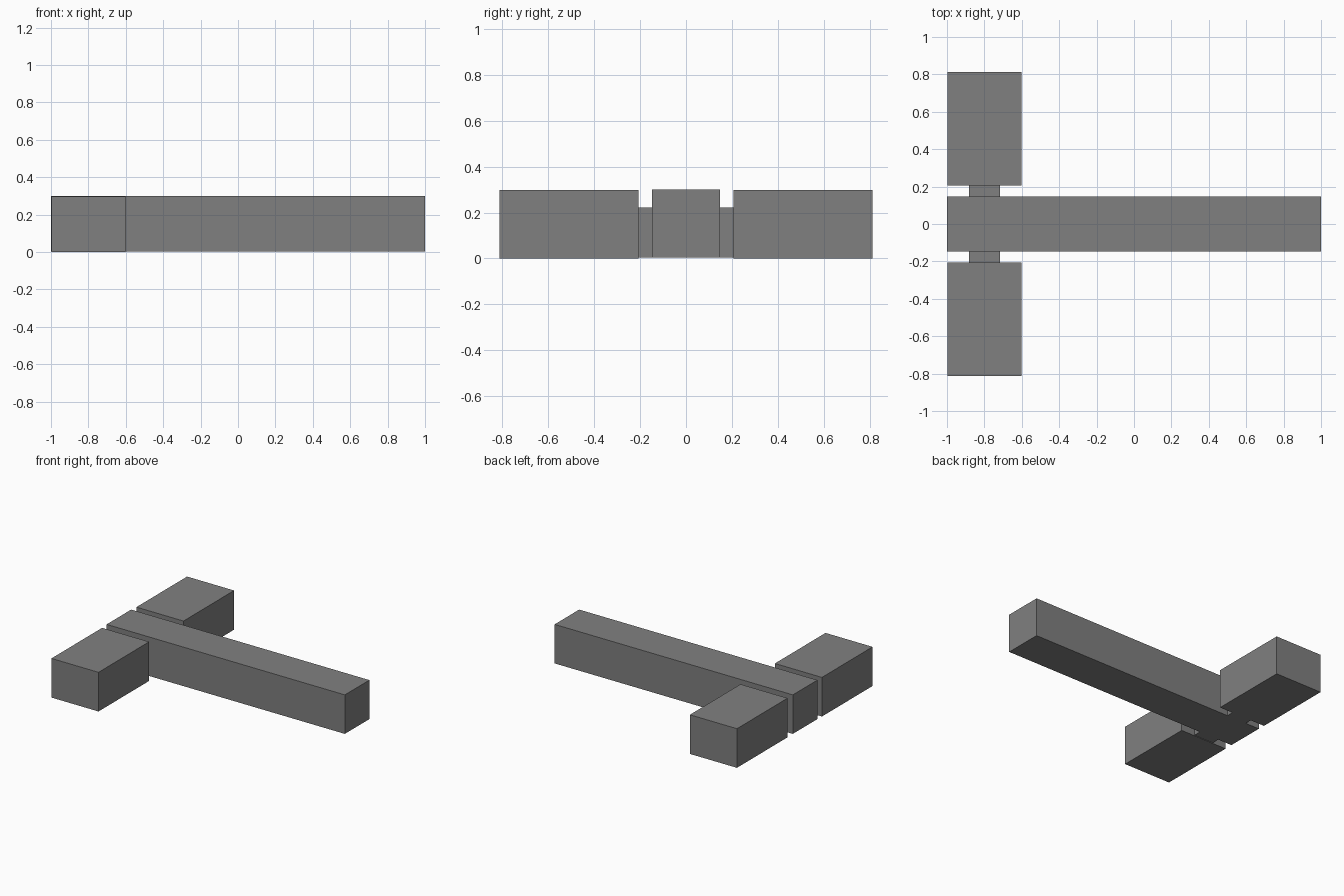
import bpy

if "Cube" in bpy.data.objects:
    bpy.data.objects.remove(bpy.data.objects["Cube"])

# One flat grey for everything
grey = bpy.data.materials.new("mid grey")
grey.diffuse_color = (0.216, 0.216, 0.216, 1.0)
grey.use_nodes = True
grey.node_tree.nodes["Principled BSDF"].inputs["Base Color"].default_value = grey.diffuse_color


def box(name, x, y, z):
    """Box spanning the given (min, max) ranges."""
    spans = (x, y, z)
    bpy.ops.mesh.primitive_cube_add(size=1, location=[(a + b) / 2 for a, b in spans])
    obj = bpy.context.object
    obj.name = name
    obj.scale = [b - a for a, b in spans]
    bpy.ops.object.transform_apply(location=True, rotation=False, scale=True)
    obj.data.materials.append(grey)
    return obj


# Long central beam
box("central_beam", (-1.0, 1.0), (-0.147, 0.147), (0.004, 0.3))

# Side blocks and the short links joining them to the beam
for side, s in (("left", 1), ("right", -1)):
    box(side + "_block", (-0.997, -0.602), sorted((s * 0.206, s * 0.813)), (0.0, 0.297))
    box(side + "_link", (-0.882, -0.717), sorted((s * 0.14, s * 0.21)), (0.004, 0.222))
